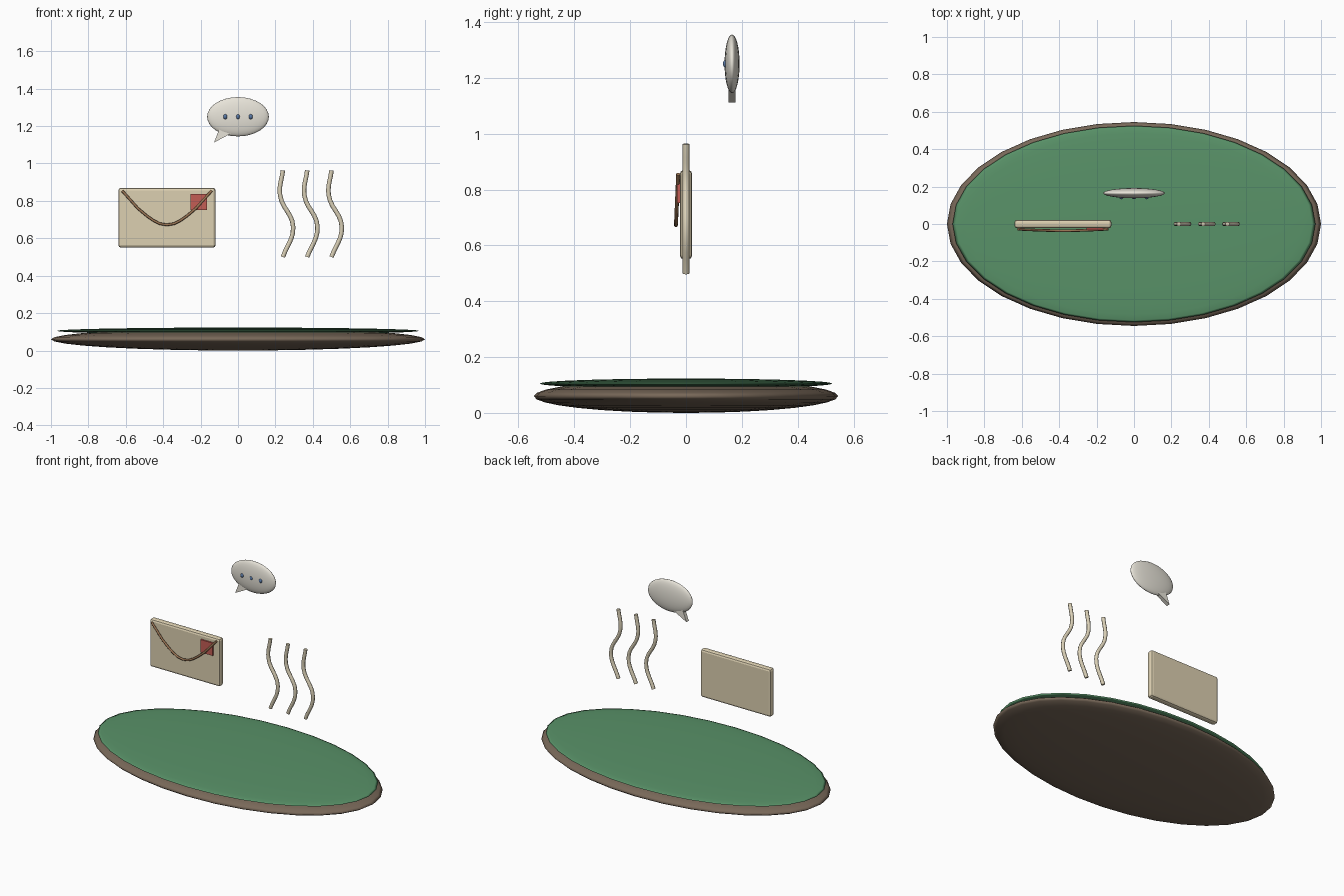
import bpy, bmesh
from mathutils import Matrix

if "Cube" in bpy.data.objects:
    bpy.data.objects.remove(bpy.data.objects["Cube"])


def mat(name, r, g, b):
    m = bpy.data.materials.new(name)
    m.diffuse_color = (r, g, b, 1)
    m.use_nodes = True
    m.node_tree.nodes["Principled BSDF"].inputs["Base Color"].default_value = m.diffuse_color
    return m


BROWN = mat("earth", 0.19, 0.14, 0.10)
GREEN = mat("grass", 0.10, 0.29, 0.14)
PAPER = mat("paper", 0.72, 0.63, 0.44)
CORD = mat("fold_line", 0.33, 0.18, 0.09)
RED = mat("stamp_red", 0.55, 0.11, 0.09)
STEAM = mat("steam_cream", 0.70, 0.63, 0.47)
WHITE = mat("bubble_white", 0.80, 0.77, 0.69)
BLUE = mat("dot_blue", 0.10, 0.19, 0.38)


def finish(name, bm, material):
    me = bpy.data.meshes.new(name)
    bmesh.ops.recalc_face_normals(bm, faces=bm.faces)
    bm.to_mesh(me)
    bm.free()
    me.materials.append(material)
    ob = bpy.data.objects.new(name, me)
    bpy.context.collection.objects.link(ob)
    return ob


def ellipsoid(name, loc, radii, material, segs=32, rings=16):
    bm = bmesh.new()
    bmesh.ops.create_uvsphere(bm, u_segments=segs, v_segments=rings, radius=1)
    bm.transform(Matrix.Translation(loc) @ Matrix.Diagonal((*radii, 1)))
    for f in bm.faces:
        f.smooth = True
    return finish(name, bm, material)


def box(name, loc, size, material, bevel=0):
    bm = bmesh.new()
    bmesh.ops.create_cube(bm, size=1)
    bm.transform(Matrix.Translation(loc) @ Matrix.Diagonal((*size, 1)))
    if bevel:
        bmesh.ops.bevel(bm, geom=bm.edges[:], offset=bevel, segments=2,
                        profile=0.5, affect='EDGES')
    return finish(name, bm, material)


def tube(name, points, radius, material, res=6):
    cu = bpy.data.curves.new(name, 'CURVE')
    cu.dimensions = '3D'
    cu.bevel_depth = radius
    cu.bevel_resolution = 2
    cu.resolution_u = res
    cu.use_fill_caps = True
    sp = cu.splines.new('BEZIER')
    sp.bezier_points.add(len(points) - 1)
    for bp, co in zip(sp.bezier_points, points):
        bp.co = co
        bp.handle_left_type = bp.handle_right_type = 'AUTO'
    cu.materials.append(material)
    ob = bpy.data.objects.new(name, cu)
    bpy.context.collection.objects.link(ob)
    return ob


# oval base with grass pad
ellipsoid("base", (0, 0, 0.06), (1.0, 0.545, 0.06), BROWN)
ellipsoid("grass_pad", (0, 0, 0.105), (0.97, 0.525, 0.018), GREEN)

# envelope with flap line and stamp
box("envelope", (-0.38, 0, 0.71), (0.52, 0.044, 0.32), PAPER, 0.014)
tube("flap_line", [(-0.62, -0.028, 0.855), (-0.485, -0.034, 0.718),
                   (-0.38, -0.036, 0.672), (-0.275, -0.034, 0.718),
                   (-0.14, -0.028, 0.855)], 0.007, CORD, 3)
box("stamp", (-0.21, -0.026, 0.795), (0.09, 0.012, 0.085), RED)

# three steam wisps
for i, x in enumerate((0.24, 0.37, 0.50)):
    tube(f"steam_{i + 1}", [(x, 0, 0.50), (x + 0.055, 0, 0.66),
                            (x - 0.015, 0, 0.83), (x, 0, 0.963)],
         0.012, STEAM)

# speech bubble with tail and three dots
ellipsoid("speech_bubble", (0, 0.165, 1.25), (0.165, 0.027, 0.105), WHITE)
bm = bmesh.new()
tri = [(-0.128, 1.112), (-0.02, 1.17), (-0.10, 1.185)]
face = bm.faces.new([bm.verts.new((x, 0.153, z)) for x, z in tri])
ext = bmesh.ops.extrude_face_region(bm, geom=[face])
bmesh.ops.translate(bm, vec=(0, 0.025, 0),
                    verts=[g for g in ext["geom"] if isinstance(g, bmesh.types.BMVert)])
finish("bubble_tail", bm, WHITE)
for i, x in enumerate((-0.068, 0, 0.068)):
    ellipsoid(f"bubble_dot_{i + 1}", (x, 0.143, 1.25), (0.011, 0.011, 0.014), BLUE, 12, 8)
